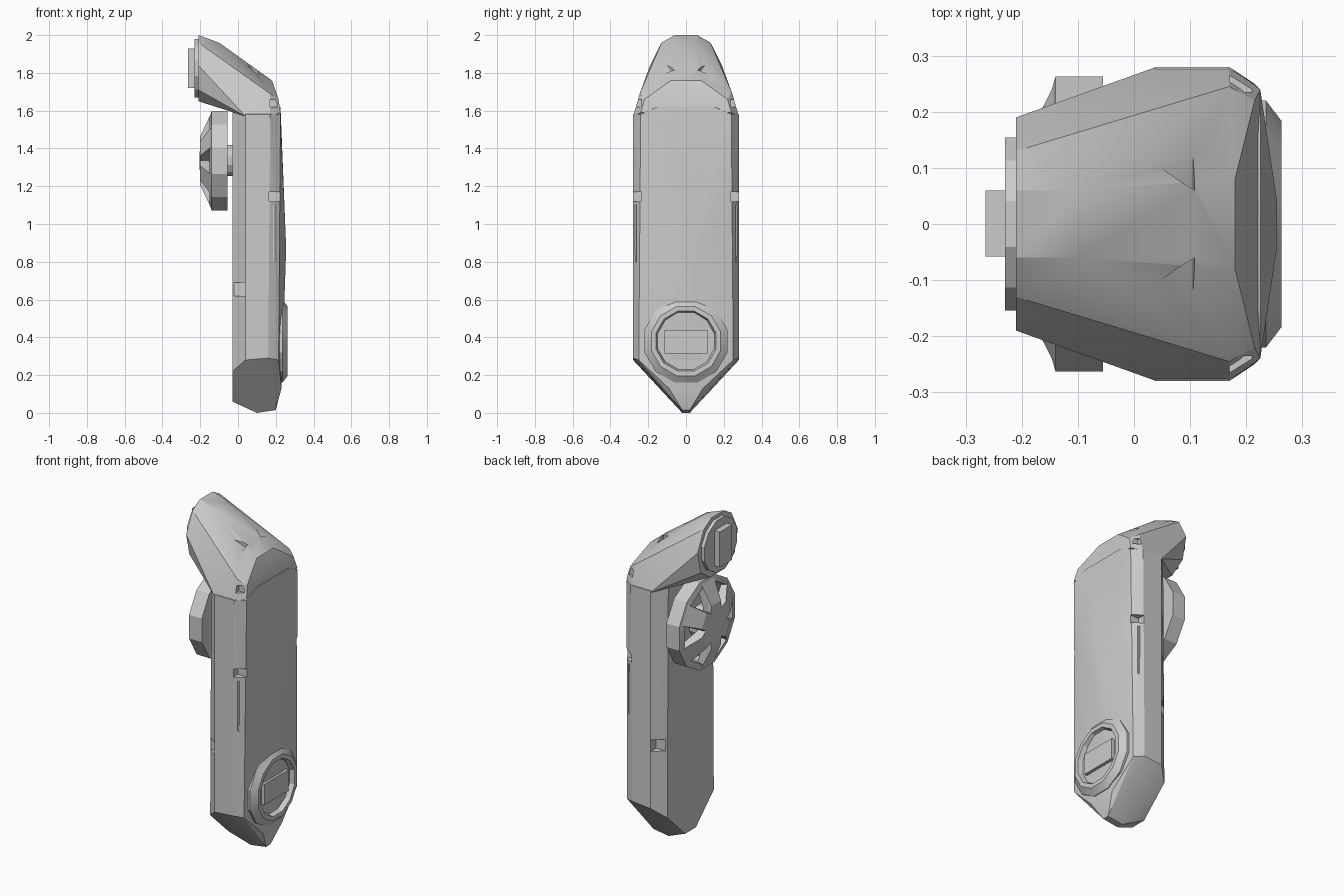
import bpy, bmesh
from math import cos, sin, pi, radians
from mathutils import Matrix, Vector

cube = bpy.data.objects.get("Cube")
if cube:
    bpy.data.objects.remove(cube)

grey = bpy.data.materials.new("plain grey")
grey.use_nodes = True
COLOUR = (0.6, 0.6, 0.6, 1)
grey.diffuse_color = COLOUR
grey.node_tree.nodes["Principled BSDF"].inputs["Base Color"].default_value = COLOUR


def finish(name, bm):
    bmesh.ops.recalc_face_normals(bm, faces=bm.faces)
    mesh = bpy.data.meshes.new(name)
    bm.to_mesh(mesh)
    bm.free()
    mesh.materials.append(grey)
    ob = bpy.data.objects.new(name, mesh)
    bpy.context.collection.objects.link(ob)
    return ob


def hull(name, points, mirror=True):
    """Convex solid from points, mirrored across y."""
    bm = bmesh.new()
    for x, y, z in points:
        bm.verts.new((x, y, z))
        if mirror and y:
            bm.verts.new((x, -y, z))
    out = bmesh.ops.convex_hull(bm, input=bm.verts)
    spare = {g for g in out["geom_interior"] + out["geom_unused"]
             if isinstance(g, bmesh.types.BMVert)}
    bmesh.ops.delete(bm, geom=list(spare), context="VERTS")
    bmesh.ops.dissolve_limit(bm, angle_limit=radians(1),
                             verts=bm.verts, edges=bm.edges)
    return finish(name, bm)


def lathe(name, profile, z, sides=12):
    """Turn (x, radius) pairs around the x axis at height z."""
    bm = bmesh.new()
    rings = []
    for x, r in profile:
        if r == 0:
            rings.append([bm.verts.new((x, 0, z))] * sides)
        else:
            rings.append([bm.verts.new((x, r * cos(a), z + r * sin(a)))
                          for a in (2 * pi * (i + .5) / sides for i in range(sides))])
    for a, b in zip(rings, rings[1:]):
        for i in range(sides):
            j = (i + 1) % sides
            bm.faces.new(list(dict.fromkeys((a[i], a[j], b[j], b[i]))))
    return finish(name, bm)


def box(name, low, high):
    bm = bmesh.new()
    size = Vector(high) - Vector(low)
    mid = (Vector(high) + Vector(low)) / 2
    bmesh.ops.create_cube(bm, size=1, matrix=Matrix.Translation(mid) @ Matrix.Diagonal((*size, 1)))
    return finish(name, bm)


def boolean(target, tool, operation):
    mod = target.modifiers.new(operation, "BOOLEAN")
    mod.operation, mod.object, mod.solver = operation, tool, "EXACT"
    bpy.context.view_layer.objects.active = target
    bpy.ops.object.modifier_apply(modifier=mod.name)
    bpy.data.objects.remove(tool)


# Long flat body with a pointed lower end
body = hull("body", [
    (-.03, .21, 1.63), (.04, .28, 1.58), (.17, .28, 1.58), (.225, .24, 1.58),
    (-.03, .22, .22), (.04, .28, .28), (.16, .28, .29), (.215, .25, .28),
    (-.03, .05, .06), (.1, .02, 0), (.2, .02, .015), (.23, .09, .13),
    (.225, .15, 1.62), (.255, .04, .87)])

# Head sweeping sideways from the top of the body
head = hull("head", [
    (-.21, .06, 2), (-.21, .13, 1.96), (-.21, .19, 1.84), (-.21, .16, 1.71),
    (-.21, .07, 1.65), (-.1, .06, 1.96), (-.03, .21, 1.6), (.04, .28, 1.57),
    (.17, .28, 1.57), (.17, .245, 1.69), (.18, .08, 1.76), (.225, .24, 1.59),
    (.215, .22, 1.66), (-.03, 0, 1.61)])
boolean(body, head, "UNION")

# Notches, grooves and the two wedge-shaped vents on both sides
for s in (1, -1):
    def notch(x0, x1, y0, y1, z0, z1):
        ys = sorted((s * y0, s * y1))
        boolean(body, box("cutter", (x0, ys[0], z0), (x1, ys[1], z1)), "DIFFERENCE")
    notch(.165, .3, .235, .3, 1.12, 1.17)
    notch(-.1, .04, .225, .3, .62, .69)
    notch(.17, .21, .235, .3, 1.62, 1.66)
    notch(.185, .195, .262, .3, .8, 1.1)
    vent = hull("cutter", [
        (.02, s * .12, 1.95), (.12, s * .06, 1.9), (.12, s * .14, 1.9),
        (.02, s * .12, 1.865), (.105, s * .06, 1.79), (.105, s * .14, 1.79)], False)
    boolean(body, vent, "DIFFERENCE")

# End cap and its small block on the head
end_cap = lathe("end_cap", [(-.2, 0), (-.2, .16), (-.23, .16), (-.23, 0)], 1.825)
end_block = box("end_block", (-.265, -.058, 1.72), (-.22, .06, 1.93))

# Round dial near the foot, with a recessed centre and crossbar
dial = lathe("dial", [(.19, 0), (.19, .228), (.235, .228), (.263, .19),
                      (.263, .165), (.235, .155), (.235, 0)], .38)
dial_bar = box("dial_bar", (.22, -.115, .315), (.255, .115, .44))

# Spoked wheel beside the body
WHEEL_Z = 1.335
wheel_rim = lathe("wheel_rim", [(-.055, 0), (-.055, .272), (-.14, .272),
                                (-.15, .235), (-.09, .215), (-.09, 0)], WHEEL_Z)
wheel_hub = lathe("wheel_hub", [(-.08, 0), (-.08, .1), (-.2, .1), (-.205, 0)], WHEEL_Z)
axle = lathe("axle", [(-.07, 0), (-.07, .085), (-.02, .085), (-.02, 0)], WHEEL_Z)
spokes = []
for k in range(6):
    spoke = hull("wheel_spoke", [(-.2, .05, .07), (-.2, .045, .13), (-.143, .06, .25),
                                 (-.16, .05, .07), (-.11, .06, .25)])
    spoke.data.transform(Matrix.Translation((0, 0, WHEEL_Z))
                         @ Matrix.Rotation(2 * pi * k / 6, 4, "X"))
    spokes.append(spoke)

# Soft shading with sharp edges kept
bpy.ops.object.select_all(action="DESELECT")
for ob in [body, end_cap, end_block, dial, dial_bar, wheel_rim, wheel_hub, axle] + spokes:
    ob.select_set(True)
bpy.context.view_layer.objects.active = body
bpy.ops.object.shade_smooth_by_angle(angle=radians(25))
